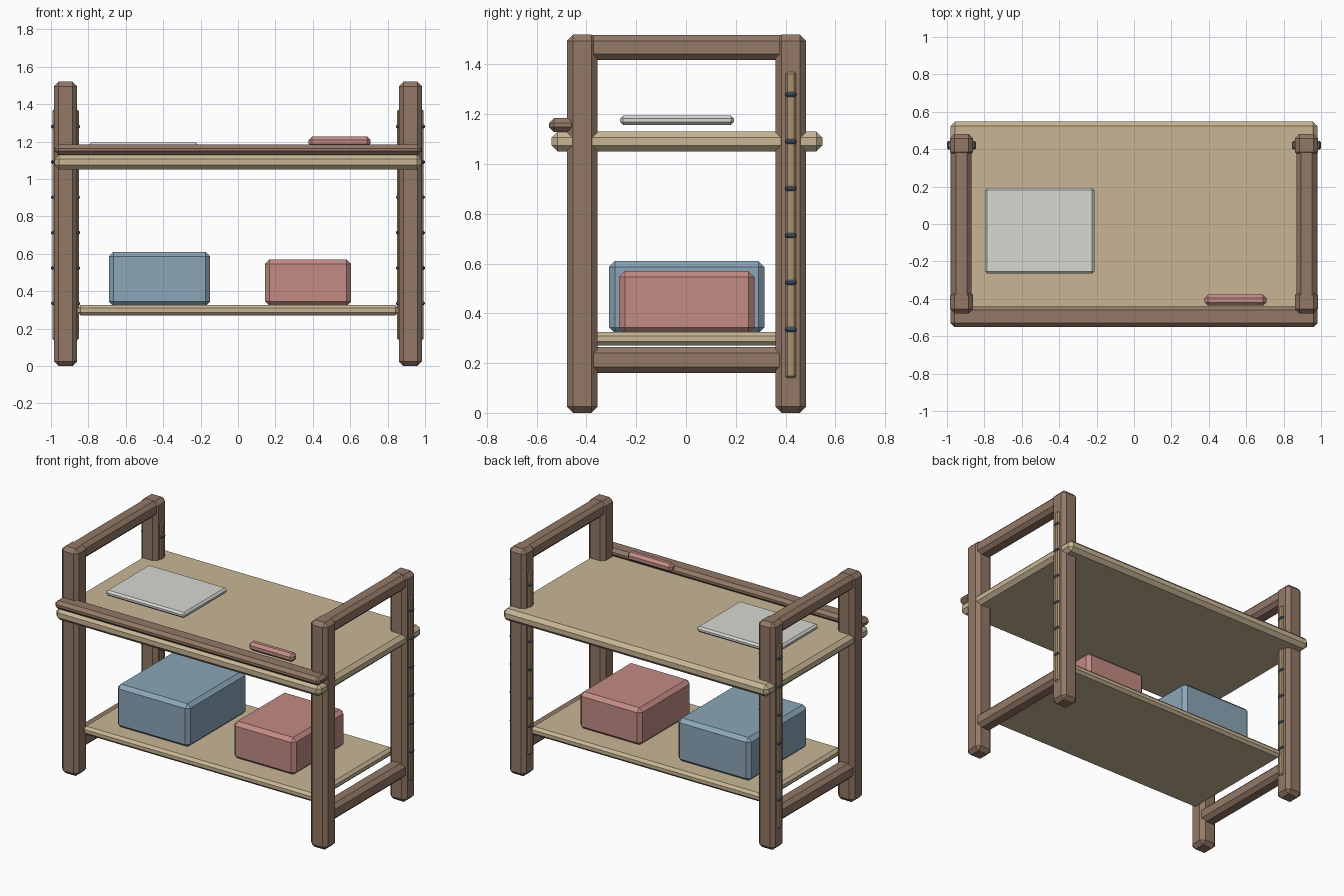
import bpy, bmesh
from mathutils import Vector

if "Cube" in bpy.data.objects:
    bpy.data.objects.remove(bpy.data.objects["Cube"])


def material(name, rgb):
    m = bpy.data.materials.new(name)
    m.diffuse_color = (*rgb, 1)
    m.use_nodes = True
    m.node_tree.nodes["Principled BSDF"].inputs["Base Color"].default_value = m.diffuse_color
    return m


WOOD = material("brown_wood", (0.29, 0.19, 0.135))
BOARD = material("pale_board", (0.58, 0.47, 0.30))
STRIP = material("tan_strip", (0.40, 0.28, 0.16))
STEEL = material("dark_steel", (0.10, 0.13, 0.17))
BLUE = material("blue_bin", (0.26, 0.38, 0.48))
RED = material("red_bin", (0.54, 0.26, 0.23))
PAPER = material("white_paper", (0.68, 0.68, 0.65))


def block(name, x, y, z, bevel, mat):
    """Box with chamfered edges, given (min, max) ranges per axis."""
    size = Vector((x[1] - x[0], y[1] - y[0], z[1] - z[0]))
    bm = bmesh.new()
    bmesh.ops.create_cube(bm, size=1)
    bmesh.ops.scale(bm, vec=size, verts=bm.verts)
    bmesh.ops.bevel(bm, geom=bm.edges[:], offset=bevel, segments=1,
                    affect='EDGES', clamp_overlap=True)
    me = bpy.data.meshes.new(name)
    bm.to_mesh(me)
    bm.free()
    me.materials.append(mat)
    ob = bpy.data.objects.new(name, me)
    ob.location = (sum(x) / 2, sum(y) / 2, sum(z) / 2)
    bpy.context.collection.objects.link(ob)
    return ob


def around(c, half):
    return (c - half, c + half)


# End frames: posts, handle rails, lower rails, slotted strips with pegs
for side, s in (("left", -1), ("right", 1)):
    cx = s * 0.922
    for end, cy in (("front", -0.417), ("back", 0.421)):
        block(f"{side}_{end}_post", around(cx, 0.0625), around(cy, 0.0615),
              (0, 1.52), 0.025, WOOD)
    block(f"{side}_top_rail", around(cx, 0.054), (-0.42, 0.424), (1.418, 1.519), 0.024, WOOD)
    block(f"{side}_lower_rail", around(cx, 0.054), (-0.42, 0.424), (0.16, 0.265), 0.025, WOOD)
    block(f"{side}_strip", around(cx, 0.071), around(0.421, 0.021), (0.14, 1.37), 0.008, STRIP)
    for i in range(6):
        block(f"{side}_peg_{i + 1}", around(cx, 0.078), around(0.421, 0.023),
              around(0.335 + 0.189 * i, 0.01), 0.007, STEEL)

# Worktop with front lip, and lower shelf
block("worktop", (-0.981, 0.981), (-0.54, 0.548), (1.05, 1.13), 0.024, BOARD)
block("front_lip", (-0.981, 0.981), (-0.55, -0.441), (1.128, 1.184), 0.02, WOOD)
block("lower_shelf", (-0.859, 0.859), (-0.42, 0.424), (0.27, 0.326), 0.017, BOARD)

# Storage bins on the shelf
block("blue_bin", (-0.69, -0.15), (-0.31, 0.315), (0.32, 0.61), 0.024, BLUE)
block("red_bin", (0.145, 0.604), (-0.27, 0.275), (0.32, 0.57), 0.024, RED)

# Paper pad and marker on the worktop
block("paper_pad", (-0.797, -0.212), (-0.265, 0.193), (1.157, 1.194), 0.012, PAPER)
block("marker", (0.378, 0.708), (-0.437, -0.378), (1.17, 1.227), 0.018, RED)
